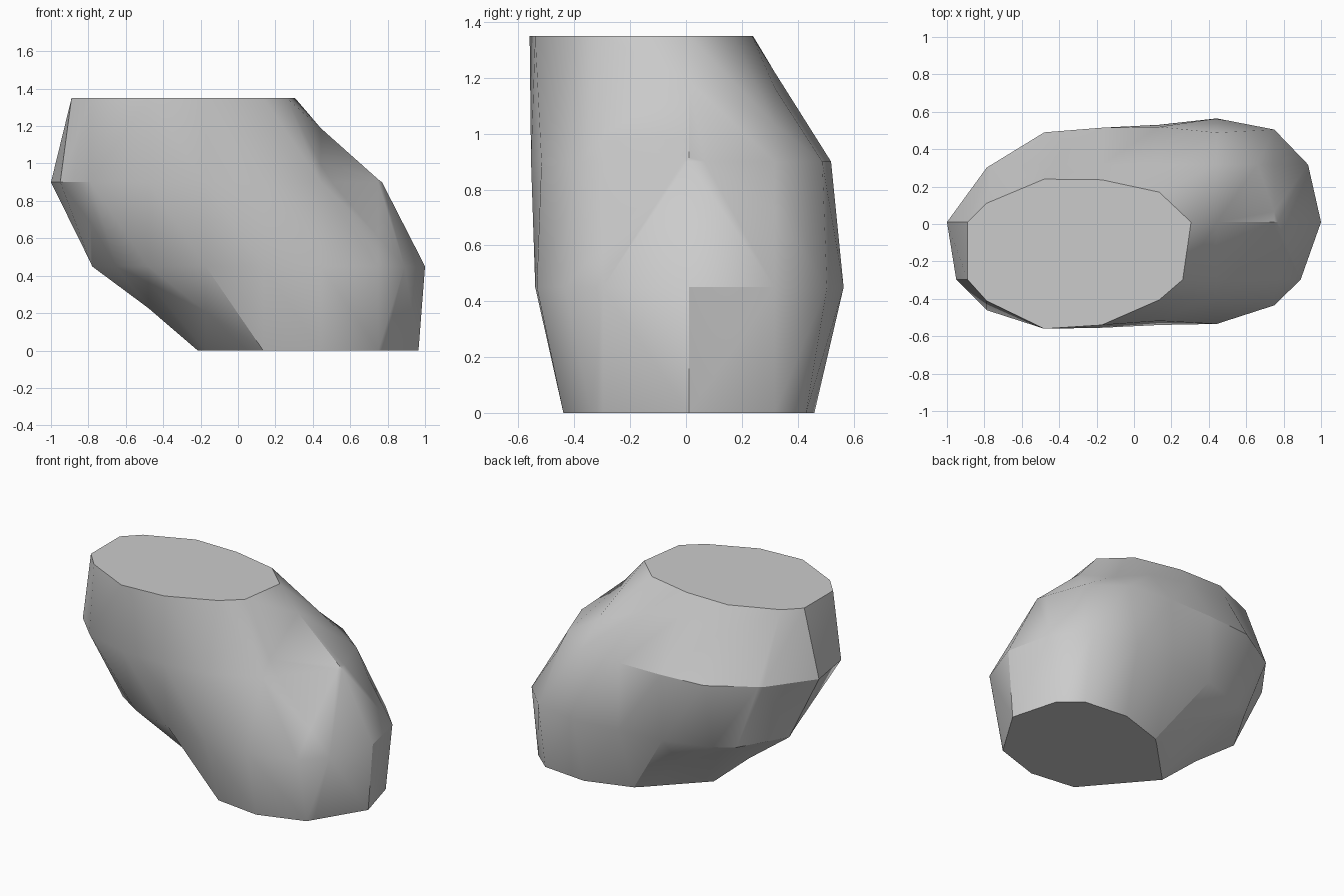
import bpy
import bmesh
import math
from itertools import product
from mathutils import Vector
from mathutils.geometry import intersect_point_line

default_cube = bpy.data.objects.get("Cube")
if default_cube:
    bpy.data.objects.remove(default_cube, do_unlink=True)

# One plain stone colour
stone = bpy.data.materials.new("stone_grey")
stone.use_nodes = True
stone_colour = (0.6, 0.6, 0.6, 1.0)
stone.diffuse_color = stone_colour
stone.node_tree.nodes["Principled BSDF"].inputs["Base Color"].default_value = stone_colour

# Horizontal cross-sections, from the base up to the flat top
base_ring = [(-.215, .01), (.05, -.3), (.13, -.4), (.44, -.44), (.75, -.34),
             (.965, .01), (.88, .32), (.75, .43), (.44, .46), (.13, .36)]
lower_ring = [(-.78, .01), (-.65, -.3), (-.48, -.41), (-.17, -.5), (.13, -.54),
              (.44, -.535), (.75, -.435), (.89, -.3), (1, .01), (.93, .32),
              (.75, .505), (.44, .565), (.13, .53), (-.17, .5), (-.48, .4), (-.6, .32)]
upper_ring = [(-1, .01), (-.95, -.3), (-.79, -.46), (-.48, -.55), (-.17, -.555),
              (.13, -.52), (.44, -.38), (.5, -.3), (.77, .01), (.66, .32),
              (.44, .49), (.13, .52), (-.17, .515), (-.48, .49), (-.79, .3)]
top_ring = [(-.89, .01), (-.89, -.3), (-.79, -.41), (-.48, -.56), (-.17, -.54),
            (.13, -.41), (.26, -.3), (.305, .01), (.13, .175), (-.19, .24),
            (-.48, .24), (-.79, .11)]
rings = [[Vector(point) for point in ring]
         for ring in (base_ring, lower_ring, upper_ring, top_ring)]

# Lattice that sets the size of the facets
step = 0.3075
layer_height = 0.45
top_height = layer_height * (len(rings) - 1)


def place(node):
    """Position of a lattice node."""
    i, j, k = node
    return Vector((-1.095 + i * step, -0.605 + j * step, k * layer_height))


def depth(point, level):
    """Distance to the ring of a level: positive inside, negative outside."""
    spot = Vector((point.x, point.y))
    nearest, inside = math.inf, False
    ring = rings[level]
    for a, b in zip(ring, ring[1:] + ring[:1]):
        foot, t = intersect_point_line(spot, a, b)
        foot = a.lerp(b, min(max(t, 0), 1))
        nearest = min(nearest, (foot - spot).length)
        if (a.y > spot.y) != (b.y > spot.y):
            if spot.x < a.x + (spot.y - a.y) / (b.y - a.y) * (b.x - a.x):
                inside = not inside
    return nearest if inside else -nearest


def crossing(inner, outer):
    """Point where the surface cuts the lattice edge between two nodes."""
    a, b = place(inner), place(outer)
    if inner[2] != outer[2]:
        da, db = depth(a, inner[2]), depth(b, outer[2])
        return a.lerp(b, da / (da - db))
    for _ in range(16):
        middle = (a + b) / 2
        if depth(middle, inner[2]) > 0:
            a = middle
        else:
            b = middle
    return a


def cell_facets(cell):
    """Triangles of the surface inside one lattice cell."""
    nodes = [tuple(c + d for c, d in zip(cell, offset))
             for offset in product((0, 1), repeat=3)]
    inner = [node for node in nodes if depth(place(node), node[2]) > 0]
    outer = [node for node in nodes if node not in inner]
    points = [place(node) for node in inner]
    for a, b in product(inner, outer):
        if sum(abs(p - q) for p, q in zip(a, b)) == 1:
            points.append(crossing(a, b))
    if not points:
        return []

    low, high = place(nodes[0]), place(nodes[-1])
    hull = bmesh.new()
    for point in points:
        hull.verts.new(point)
    bmesh.ops.convex_hull(hull, input=hull.verts[:])

    def flat_on(corners, axis, value):
        return all(abs(corner[axis] - value) < 1e-5 for corner in corners)

    facets = []
    for face in hull.faces:
        corners = [vert.co.copy() for vert in face.verts]
        cap = flat_on(corners, 2, 0) or flat_on(corners, 2, top_height)
        shared = any(flat_on(corners, axis, side[axis])
                     for axis in range(3) for side in (low, high))
        if cap or not shared:
            facets.append(corners)
    hull.free()
    return facets


# Slanted body, joined from the facets of every cell
bm = bmesh.new()
for cell in product(range(7), range(4), range(len(rings) - 1)):
    for corners in cell_facets(cell):
        bm.faces.new([bm.verts.new(corner) for corner in corners])
bmesh.ops.remove_doubles(bm, verts=bm.verts[:], dist=0.0005)
bmesh.ops.recalc_face_normals(bm, faces=bm.faces[:])

# Merge the flat base and the flat top
flat_edges = [edge for edge in bm.edges
              if all(abs(face.normal.z) > 0.999 for face in edge.link_faces)]
bmesh.ops.dissolve_edges(bm, edges=flat_edges, use_verts=True)

mesh = bpy.data.meshes.new("slanted_boulder")
bm.to_mesh(mesh)
bm.free()
mesh.materials.append(stone)
boulder = bpy.data.objects.new("slanted_boulder", mesh)
bpy.context.collection.objects.link(boulder)

# Soft shading on the sides, crisp rims and seams
bpy.ops.object.select_all(action='DESELECT')
boulder.select_set(True)
bpy.context.view_layer.objects.active = boulder
bpy.ops.object.shade_smooth_by_angle(angle=math.radians(30))
